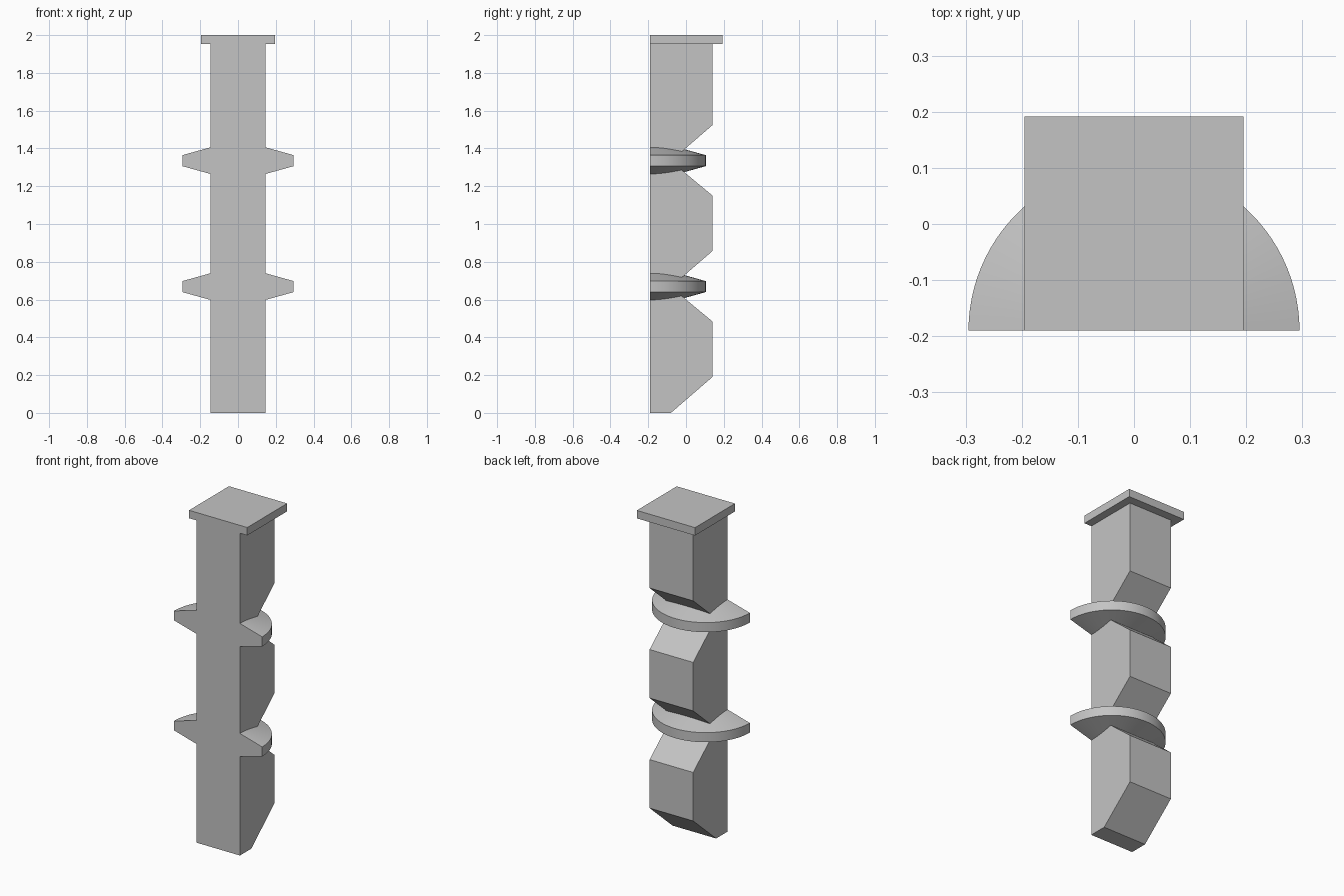
import bpy
import bmesh
import math

if "Cube" in bpy.data.objects:
    bpy.data.objects.remove(bpy.data.objects["Cube"], do_unlink=True)

FRONT = -0.19        # flat front plane
BACK = 0.14          # rear face of the post
HALF_WIDTH = 0.146
PITCH = 2 / 3        # height of one post segment

grey = bpy.data.materials.new("plain grey")
grey.use_nodes = True
grey.diffuse_color = (0.55, 0.55, 0.55, 1)
grey.node_tree.nodes["Principled BSDF"].inputs["Base Color"].default_value = (0.55, 0.55, 0.55, 1)


def finish(name, bm):
    bmesh.ops.recalc_face_normals(bm, faces=bm.faces[:])
    mesh = bpy.data.meshes.new(name)
    bm.to_mesh(mesh)
    bm.free()
    mesh.materials.append(grey)
    obj = bpy.data.objects.new(name, mesh)
    bpy.context.collection.objects.link(obj)
    return obj


def box(name, low, high):
    bm = bmesh.new()
    bmesh.ops.create_cube(bm, size=1)
    for v in bm.verts:
        v.co = [(a + b) / 2 + c * (b - a) for a, b, c in zip(low, high, v.co)]
    return finish(name, bm)


def extrude_side(name, profile, half_width):
    """Extrude a (y, z) outline across x."""
    bm = bmesh.new()
    face = bm.faces.new([bm.verts.new((-half_width, y, z)) for y, z in profile])
    out = bmesh.ops.extrude_face_region(bm, geom=[face])
    verts = [g for g in out["geom"] if isinstance(g, bmesh.types.BMVert)]
    bmesh.ops.translate(bm, verts=verts, vec=(2 * half_width, 0, 0))
    return finish(name, bm)


def lens_disc(name, z, radius=0.295, rim=0.029, crown=0.111, steps=96):
    """Disc with a thin rim and shallow cones above and below."""
    bm = bmesh.new()
    rings = []
    for h in (-rim, rim):
        rings.append([bm.verts.new((radius * math.cos(math.tau * i / steps),
                                    FRONT + radius * math.sin(math.tau * i / steps),
                                    z + h)) for i in range(steps)])
    low = bm.verts.new((0, FRONT, z - crown))
    top = bm.verts.new((0, FRONT, z + crown))
    for i in range(steps):
        j = (i + 1) % steps
        a, b, c, d = rings[0][i], rings[0][j], rings[1][j], rings[1][i]
        bm.faces.new((a, b, c, d))
        bm.faces.new((b, a, low))
        bm.faces.new((d, c, top))
    return finish(name, bm)


def boolean(target, other, operation):
    mod = target.modifiers.new(operation.title(), 'BOOLEAN')
    mod.operation = operation
    mod.solver = 'EXACT'
    mod.object = other
    bpy.context.view_layer.objects.active = target
    bpy.ops.object.modifier_apply(modifier=mod.name)
    bpy.data.objects.remove(other, do_unlink=True)


# Notched post, chamfered at both ends of every segment
outline = [(-0.6, 0)]
for i in range(3):
    z = i * PITCH
    outline += [(-0.08, z), (BACK, z + 0.19)]
    if i < 2:
        outline.append((BACK, z + 0.484))
outline += [(BACK, 1.975), (-0.6, 1.975)]
post = extrude_side("notched_post", outline, HALF_WIDTH)

# Discs in the notches and the square cap
for i in (1, 2):
    boolean(post, lens_disc("disc", i * PITCH + 0.002), 'UNION')
boolean(post, box("cap", (-0.195, -0.55, 1.952), (0.195, 0.192, 2)), 'UNION')

# Slice everything off flush at the front
boolean(post, box("front_cutter", (-1, -2, -1), (1, FRONT, 3)), 'DIFFERENCE')

bpy.ops.object.select_all(action='DESELECT')
post.select_set(True)
bpy.context.view_layer.objects.active = post
bpy.ops.object.shade_smooth_by_angle(angle=math.radians(20))
